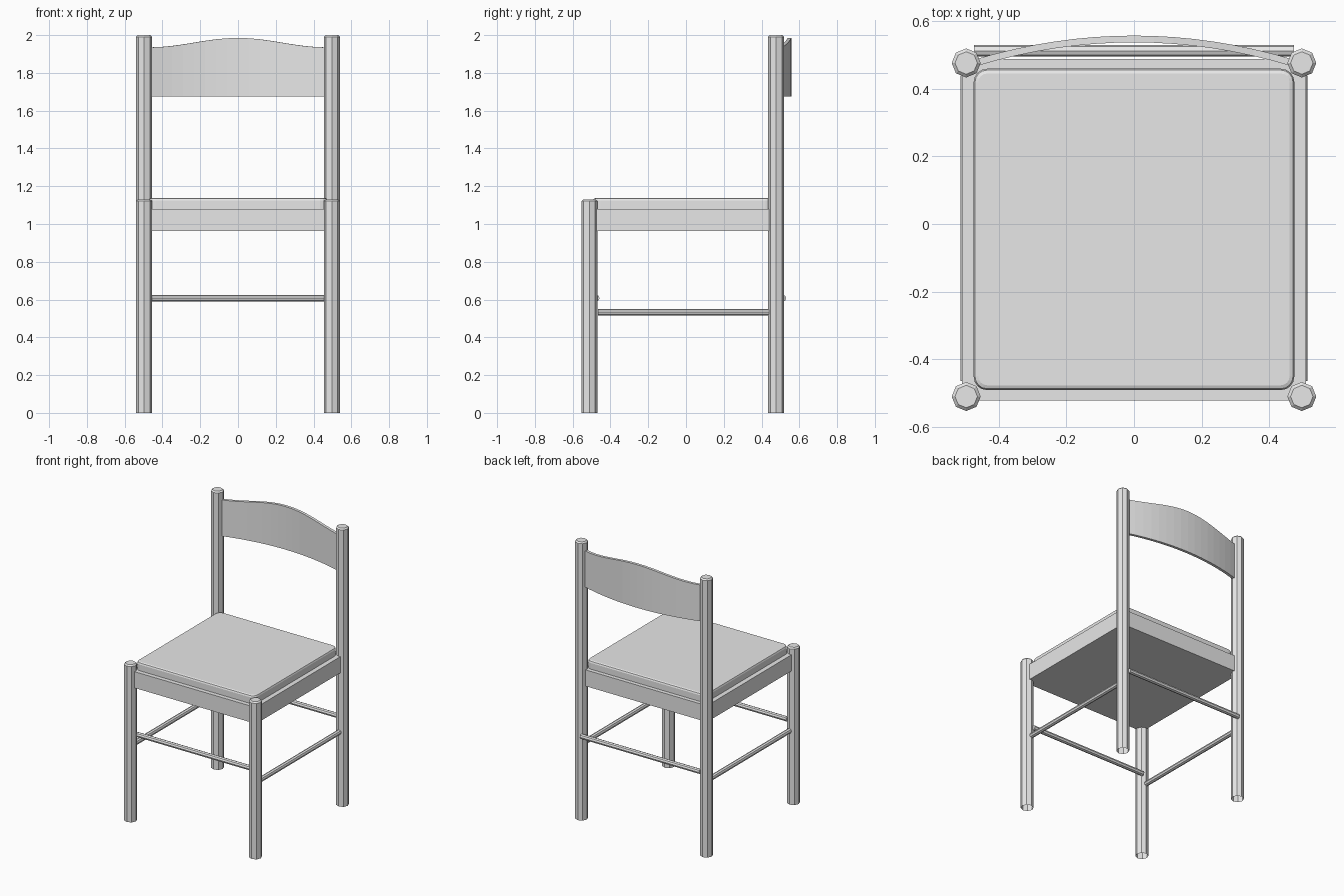
import bpy, bmesh, math
from mathutils import Matrix, Vector

cube = bpy.data.objects.get("Cube")
if cube:
    bpy.data.objects.remove(cube, do_unlink=True)

GREY = (0.8, 0.8, 0.8, 1)
mat = bpy.data.materials.new("plain grey")
mat.use_nodes = True
mat.diffuse_color = GREY
mat.node_tree.nodes["Principled BSDF"].inputs["Base Color"].default_value = GREY

LEG_X, FRONT_Y, BACK_Y, LEG_R = 0.497, -0.511, 0.477, 0.043


def finish(name, bm):
    bmesh.ops.recalc_face_normals(bm, faces=bm.faces)
    mesh = bpy.data.meshes.new(name)
    bm.to_mesh(mesh)
    bm.free()
    mesh.materials.append(mat)
    obj = bpy.data.objects.new(name, mesh)
    bpy.context.collection.objects.link(obj)
    return obj


def box(bm, low, high):
    low, high = Vector(low), Vector(high)
    place = Matrix.Translation((low + high) / 2) @ Matrix.Diagonal((*(high - low), 1))
    bmesh.ops.create_cube(bm, size=1, matrix=place)


def leg(name, x, y, height):
    """Eight-sided post with a chamfered top and an open foot."""
    bm = bmesh.new()
    bmesh.ops.create_cone(bm, cap_ends=True, segments=8, radius1=LEG_R, radius2=LEG_R,
                          depth=height, matrix=Matrix.Translation((x, y, height / 2)))
    foot = [f for f in bm.faces if f.normal.z < -0.9]
    bmesh.ops.delete(bm, geom=foot, context="FACES_ONLY")
    rim = [e for e in bm.edges if all(v.co.z > height - 0.001 for v in e.verts)]
    bmesh.ops.bevel(bm, geom=rim, offset=0.009, segments=1, affect="EDGES")
    finish(name, bm)


def rod(name, start, end, radius):
    start, end = Vector(start), Vector(end)
    axis = end - start
    turn = axis.to_track_quat("Z", "Y").to_matrix().to_4x4()
    bm = bmesh.new()
    bmesh.ops.create_cone(bm, cap_ends=True, segments=8, radius1=radius, radius2=radius,
                          depth=axis.length, matrix=Matrix.Translation((start + end) / 2) @ turn)
    finish(name, bm)


# Legs and side stretchers
for side, s in (("left", 1), ("right", -1)):
    leg(f"front_leg_{side}", s * LEG_X, FRONT_Y, 1.13)
    leg(f"back_leg_{side}", s * LEG_X, BACK_Y, 2.0)
    rod(f"side_stretcher_{side}", (s * LEG_X, -0.465, 0.533), (s * LEG_X, 0.44, 0.533), 0.0175)

# Front and back stretchers
for name, y in (("front_stretcher", FRONT_Y), ("back_stretcher", BACK_Y)):
    rod(name, (-0.474, y + 0.036, 0.607), (0.474, y + 0.036, 0.607), 0.0175)

# Seat frame
bm = bmesh.new()
box(bm, (-0.509, -0.523, 0.963), (0.509, 0.489, 1.08))
finish("seat_frame", bm)

# Seat pad with rounded corners and a softened top edge
bm = bmesh.new()
box(bm, (-0.475, -0.492, 1.08), (0.475, 0.46, 1.138))
corners = [e for e in bm.edges if abs(e.verts[0].co.z - e.verts[1].co.z) > 0.01]
bmesh.ops.bevel(bm, geom=corners, offset=0.04, segments=4, profile=0.5, affect="EDGES")
rim = [e for e in bm.edges if all(v.co.z > 1.137 for v in e.verts)]
bmesh.ops.bevel(bm, geom=rim, offset=0.014, segments=2, profile=0.5, affect="EDGES")
finish("seat_pad", bm)

# Curved back rest with a raised middle
bm = bmesh.new()
STEPS, HALF, THICK = 16, 0.466, 0.02
rings = []
for i in range(STEPS + 1):
    t = 2 * i / STEPS - 1
    x = t * HALF
    y = 0.468 + 0.07 * (1 - t * t)
    top = 1.935 + 0.05 * (0.5 + 0.5 * math.cos(math.pi * t))
    slope = Vector((2 * 0.07 * t / HALF, 1)).normalized() * THICK
    rings.append([bm.verts.new(p) for p in (
        (x, y, 1.675), (x + slope.x, y + slope.y, 1.675),
        (x + slope.x, y + slope.y, top), (x, y, top))])
for a, b in zip(rings, rings[1:]):
    for k in range(4):
        n = (k + 1) % 4
        bm.faces.new((a[k], a[n], b[n], b[k]))
bm.faces.new(rings[0])
bm.faces.new(rings[-1])
finish("back_rest", bm)
